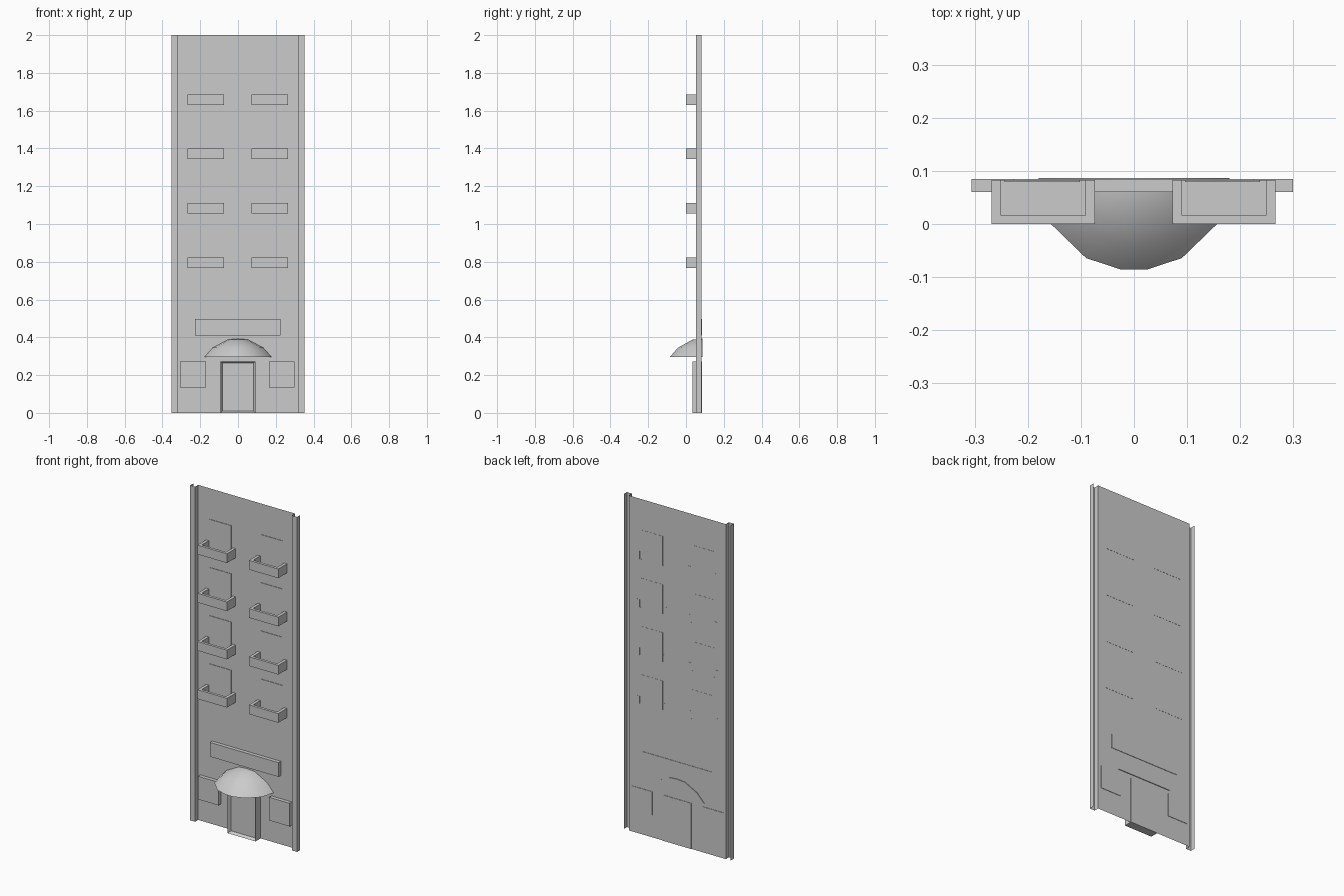
import bpy, bmesh, math

if "Cube" in bpy.data.objects:
    bpy.data.objects.remove(bpy.data.objects["Cube"])

WALL_Y = 0.082   # plane of the facade
BACK_Y = 0.0845  # parts poke slightly through the facade


def make_object(name, bm):
    bmesh.ops.recalc_face_normals(bm, faces=bm.faces[:])
    mesh = bpy.data.meshes.new(name)
    bm.to_mesh(mesh)
    bm.free()
    obj = bpy.data.objects.new(name, mesh)
    bpy.context.collection.objects.link(obj)
    return obj


def box_bm(x0, x1, y0, y1, z0, z1):
    bm = bmesh.new()
    bmesh.ops.create_cube(bm, size=1)
    for v in bm.verts:
        v.co.x = x0 if v.co.x < 0 else x1
        v.co.y = y0 if v.co.y < 0 else y1
        v.co.z = z0 if v.co.z < 0 else z1
    return bm


def box(name, *bounds):
    return make_object(name, box_bm(*bounds))


def profile_solid(name, pts, vec):
    """Extrude a closed outline along vec."""
    bm = bmesh.new()
    face = bm.faces.new([bm.verts.new(p) for p in pts])
    ext = bmesh.ops.extrude_face_region(bm, geom=[face], use_keep_orig=True)
    moved = [g for g in ext["geom"] if isinstance(g, bmesh.types.BMVert)]
    bmesh.ops.translate(bm, vec=vec, verts=moved)
    return make_object(name, bm)


# Facade sheet with open channel pilasters at both edges
half = [(0.32, WALL_Y), (0.32, 0.053), (0.353, 0.053), (0.353, WALL_Y)]
outline = [(-x, y) for x, y in reversed(half)] + half
bm = bmesh.new()
low = [bm.verts.new((x, y, 0)) for x, y in outline]
high = [bm.verts.new((x, y, 2)) for x, y in outline]
for i in range(len(outline) - 1):
    bm.faces.new((low[i], low[i + 1], high[i + 1], high[i]))
make_object("facade", bm)

# Balconies and the flat windows behind them
for row in range(4):
    z0 = 0.768 + row * 0.2877
    z1 = z0 + 0.055
    for side, a, b in (("left", -0.268, -0.073), ("right", 0.072, 0.266)):
        tag = f"{side}_{row + 1}"
        t = 0.018
        # U-shaped parapet, open at the top
        u = [(a, WALL_Y + 0.001), (a, 0), (b, 0), (b, WALL_Y + 0.001),
             (b - t, WALL_Y + 0.001), (b - t, 0.016), (a + t, 0.016), (a + t, WALL_Y + 0.001)]
        profile_solid(f"balcony_{tag}", [(x, y, z0) for x, y in u], (0, 0, z1 - z0))
        box(f"balcony_floor_{tag}", a + t, b - t, 0.016, WALL_Y + 0.001, z0, z0 + 0.01)
        box(f"window_{tag}", a + 0.024, b - 0.029, 0.079, WALL_Y + 0.001, z0, z0 + 0.185)

# Ground-floor windows and the panel above the entrance
box("ground_window_left", -0.306, -0.17, 0.06, BACK_Y, 0.135, 0.273)
box("ground_window_right", 0.164, 0.299, 0.06, BACK_Y, 0.135, 0.273)
box("fascia_panel", -0.227, 0.225, 0.06, BACK_Y, 0.411, 0.496)

# Entrance: box with an inset, recessed front
bm = box_bm(-0.093, 0.092, 0.034, BACK_Y, 0, 0.273)
bm.normal_update()
front = [f for f in bm.faces if f.calc_center_median().y < 0.035]
bmesh.ops.inset_region(bm, faces=front, thickness=0.014)
for v in front[0].verts:
    v.co.y += 0.018
make_object("entrance", bm)

# Faceted half-dome canopy
angles = [0, 30, 60, 82.5, 97.5, 120, 150, 180]
rings = [(1, 0), (0.75, 0.51), (0.3, 0.95)]
bm = bmesh.new()
levels = []
for r, h in rings:
    levels.append([bm.verts.new((0.18 * r * math.cos(math.radians(a)),
                                 0.0865 - 0.174 * r * math.sin(math.radians(a)),
                                 0.295 + 0.098 * h)) for a in angles])
apex = bm.verts.new((0, 0.0865, 0.393))
for i in range(len(angles) - 1):
    for lo, hi in zip(levels, levels[1:]):
        bm.faces.new((lo[i], lo[i + 1], hi[i + 1], hi[i]))
    bm.faces.new((levels[-1][i], levels[-1][i + 1], apex))
bm.faces.new(levels[0])                                              # underside
bm.faces.new([l[0] for l in levels] + [apex] + [l[-1] for l in reversed(levels)])  # back
canopy = make_object("canopy", bm)
bpy.context.view_layer.objects.active = canopy
canopy.select_set(True)
bpy.ops.object.shade_smooth_by_angle(angle=math.radians(40))
